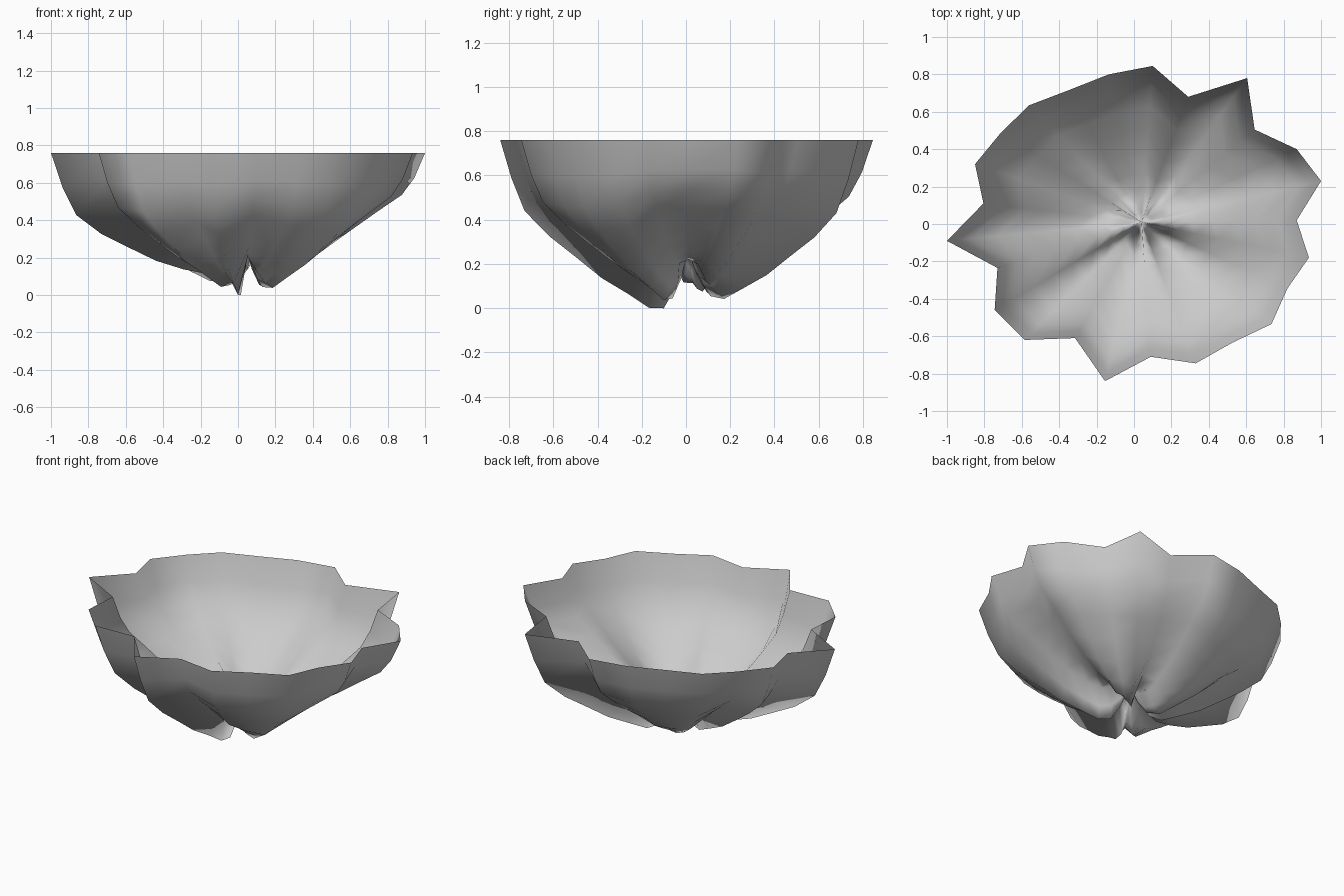
import bpy
import bmesh
from mathutils import Vector

cube = bpy.data.objects.get("Cube")
if cube:
    bpy.data.objects.remove(cube, do_unlink=True)

# Plain grey sheet material
grey = bpy.data.materials.new("plain grey")
grey.use_nodes = True
colour = (0.6, 0.6, 0.6, 1.0)
grey.diffuse_color = colour
shader = next(n for n in grey.node_tree.nodes if n.type == "BSDF_PRINCIPLED")
shader.inputs["Base Color"].default_value = colour
shader.inputs["Roughness"].default_value = 0.8

# Ragged rim outline, counter-clockwise: x, y, then how far the pleat below is
# pushed up (ridge, positive) or down (valley, negative) near the middle and
# near the rim
rim = [
    (1.0, .23, 1, 1), (.87, .4, .2, .2), (.645, .505, -.1, 1),
    (.605, .78, -.6, -.8), (.29, .68, 1.1, .6), (.1, .845, .4, .5),
    (-.135, .8, -.3, 0), (-.35, .715, -.5, 0), (-.56, .635, -.4, .2),
    (-.71, .49, 1.4, .6), (-.85, .32, -.3, 0), (-.805, .11, .1, .4),
    (-1.0, -.09, .3, -1), (-.73, -.235, 1, 1.2), (-.745, -.46, .1, -.1),
    (-.585, -.62, -.6, -.5), (-.315, -.61, -.4, .4), (-.155, -.84, -1.1, -.5),
    (.09, -.71, 1.2, .5), (.33, -.745, .3, 0), (.525, -.635, -.3, -.3),
    (.735, -.535, -.7, -.2), (.82, -.345, 0, 0), (.935, -.18, 1.1, .8),
    (.87, .02, 1.3, 1),
]
# Bowl profile: fraction of the rim radius, height, depth of the inner pleats,
# depth of the outer pleats
profile = [
    (.06, .18, .07, 0), (.13, .12, .11, 0), (.21, .1, .085, .01),
    (.32, .14, .06, .02), (.46, .2, .045, .03), (.6, .285, .03, .04),
    (.74, .375, .02, .055), (.87, .475, .01, .05), (.94, .6, 0, .025),
    (1, .76, 0, 0),
]
centre = Vector((.04, .01, 0))
peak = Vector((0, 0, .26))


def ring(bm, fraction, height, inner_depth, outer_depth):
    verts = []
    for x, y, inner, outer in rim:
        point = centre.lerp(Vector((x, y, 0)), fraction)
        point.z = height + inner * inner_depth + outer * outer_depth
        verts.append(bm.verts.new(point))
    return verts


# Pleated bowl: a fan round the raised middle, then bands out to the rim
bm = bmesh.new()
middle = bm.verts.new(centre + peak)
rings = [ring(bm, *row) for row in profile]
count = len(rim)
for i in range(count):
    j = (i + 1) % count
    bm.faces.new((middle, rings[0][i], rings[0][j]))
    for low, high in zip(rings, rings[1:]):
        bm.faces.new((low[i], high[i], high[j], low[j]))
for face in bm.faces:
    face.smooth = True

mesh = bpy.data.meshes.new("pleated_bowl")
bm.to_mesh(mesh)
bm.free()
mesh.materials.append(grey)
bowl = bpy.data.objects.new("pleated_bowl", mesh)
bpy.context.collection.objects.link(bowl)
